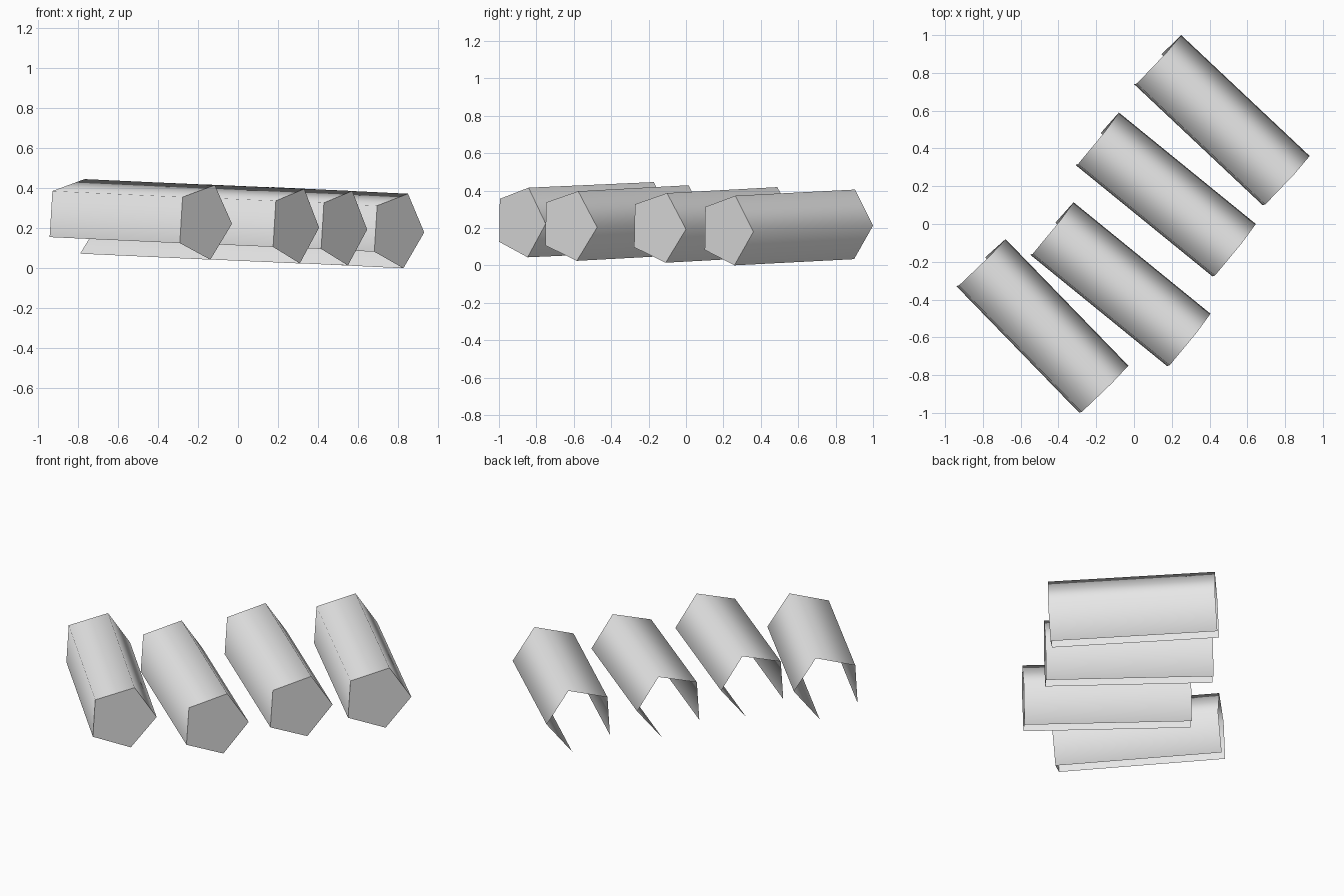
import bpy, bmesh, math
from mathutils import Vector

if "Cube" in bpy.data.objects:
    bpy.data.objects.remove(bpy.data.objects["Cube"])

RADIUS = 0.196
TILT = math.radians(-3)      # slight roll of the five-sided section

grey = bpy.data.materials.new("light grey")
grey.diffuse_color = (0.8, 0.8, 0.8, 1)
grey.use_nodes = True
grey.node_tree.nodes["Principled BSDF"].inputs["Base Color"].default_value = grey.diffuse_color


def pentagon(bm, centre, side, up):
    """Ring of five points; the first one points to the side."""
    ring = []
    for i in range(5):
        a = TILT + i * math.tau / 5
        ring.append(bm.verts.new(centre + RADIUS * (math.cos(a) * side + math.sin(a) * up)))
    return ring


def tube(name, front_tip, back_tip):
    """Five-sided tube, given the ends of its right-hand ridge."""
    front_tip, back_tip = Vector(front_tip), Vector(back_tip)
    axis = (back_tip - front_tip).normalized()
    side = axis.cross(Vector((0, 0, 1))).normalized()
    up = side.cross(axis)
    offset = RADIUS * (math.cos(TILT) * side + math.sin(TILT) * up)
    bm = bmesh.new()
    front = pentagon(bm, front_tip - offset, side, up)
    back = pentagon(bm, back_tip - offset, side, up)
    # Smooth walls; the lower left wall and the back end stay open
    for i in (0, 1, 2, 4):
        j = (i + 1) % 5
        bm.faces.new((front[i], front[j], back[j], back[i])).smooth = True
    # Flat front cap with a sharp rim
    cap = bm.faces.new(front[::-1])
    cap.normal_update()
    if cap.normal.dot(axis) > 0:
        bmesh.ops.reverse_faces(bm, faces=bm.faces[:])
    for e in cap.edges:
        e.smooth = False
    mesh = bpy.data.meshes.new(name)
    bm.to_mesh(mesh)
    bm.free()
    mesh.materials.append(grey)
    bpy.context.collection.objects.link(bpy.data.objects.new(name, mesh))


# Row of four tubes, each rising slightly toward the back
tube("tube_1", (-0.03, -0.75, 0.222), (-0.68, -0.08, 0.252))
tube("tube_2", (0.405, -0.475, 0.203), (-0.32, 0.115, 0.235))
tube("tube_3", (0.645, 0.0, 0.193), (-0.08, 0.59, 0.225))
tube("tube_4", (0.93, 0.36, 0.179), (0.25, 1.0, 0.212))
